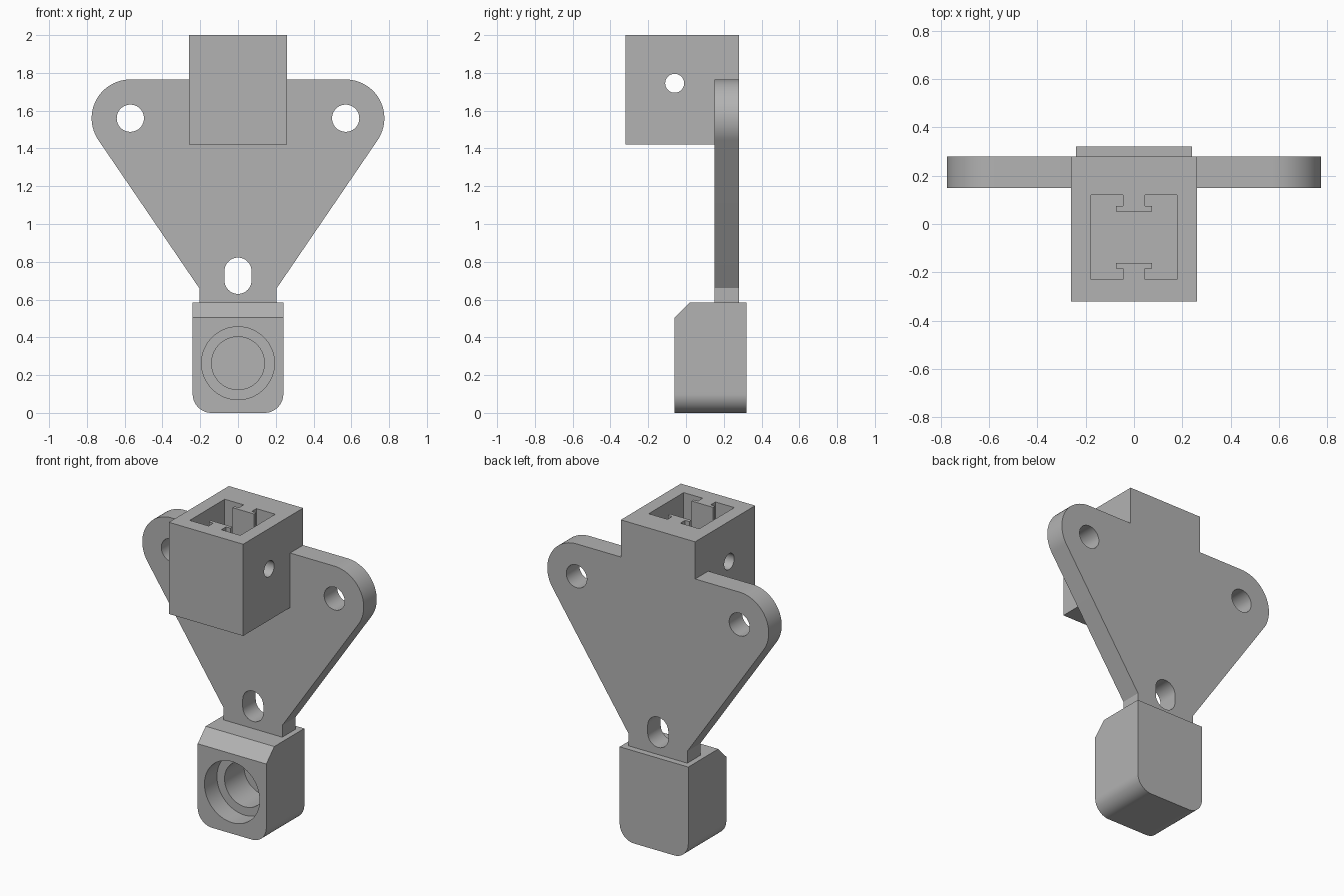
import bpy, bmesh, math
from mathutils import Vector

cube = bpy.data.objects.get("Cube")
if cube:
    bpy.data.objects.remove(cube, do_unlink=True)

grey = bpy.data.materials.new("plain grey")
grey.use_nodes = True
grey.diffuse_color = (0.45, 0.45, 0.45, 1)
grey.node_tree.nodes["Principled BSDF"].inputs["Base Color"].default_value = grey.diffuse_color

# How a 2D profile point and an extrusion distance map to space
PLACE = {"x": lambda u, v, d: (d, u, v),
         "y": lambda u, v, d: (u, d, v),
         "z": lambda u, v, d: (u, v, d)}


def prism(name, profile, axis, lo, hi):
    """Extrude a closed 2D profile along an axis."""
    bm = bmesh.new()
    verts = [bm.verts.new(PLACE[axis](u, v, lo)) for u, v in profile]
    face = bm.faces.new(verts)
    top = bmesh.ops.extrude_face_region(bm, geom=[face])["geom"]
    shift = Vector(PLACE[axis](0, 0, hi - lo))
    bmesh.ops.translate(bm, vec=shift, verts=[g for g in top if isinstance(g, bmesh.types.BMVert)])
    bmesh.ops.recalc_face_normals(bm, faces=bm.faces)
    mesh = bpy.data.meshes.new(name)
    bm.to_mesh(mesh)
    bm.free()
    mesh.materials.append(grey)
    obj = bpy.data.objects.new(name, mesh)
    bpy.context.collection.objects.link(obj)
    return obj


def arc(u, v, r, start, end, steps=24):
    angles = [math.radians(start + (end - start) * i / steps) for i in range(steps + 1)]
    return [(u + r * math.cos(a), v + r * math.sin(a)) for a in angles]


def circle(u, v, r):
    return arc(u, v, r, 0, 360, 64)[:-1]


def rect(u0, u1, v0, v1):
    return [(u0, v0), (u1, v0), (u1, v1), (u0, v1)]


def mirrored(half):
    """Close a profile by reflecting its right half."""
    return half + [(-u, v) for u, v in reversed(half)]


def combine(target, other, operation):
    mod = target.modifiers.new(operation.lower(), "BOOLEAN")
    mod.operation, mod.solver, mod.object = operation, "EXACT", other
    bpy.context.view_layer.objects.active = target
    bpy.ops.object.modifier_apply(modifier=mod.name)
    bpy.data.objects.remove(other, do_unlink=True)


# Triangular plate: neck, tangent side and rounded ear
ear_x, ear_z, ear_r = 0.57, 1.56, 0.205
neck = Vector((0.205, 0.66))
to_neck = neck - Vector((ear_x, ear_z))
tangent = math.degrees(math.atan2(to_neck.y, to_neck.x) + math.acos(ear_r / to_neck.length))
half = [(neck.x, 0.5), tuple(neck)] + arc(ear_x, ear_z, ear_r, tangent, 90)
bracket = prism("mounting_bracket", mirrored(half), "y", 0.15, 0.28)

# Square socket at the top
combine(bracket, prism("socket", rect(-0.26, 0.26, -0.32, 0.28), "z", 1.42, 2), "UNION")

# Foot block with round lower corners and a chamfered front top edge
foot_half = arc(0.14, 0.1, 0.1, -90, 0) + [(0.24, 0.585)]
foot = prism("foot_block", mirrored(foot_half), "y", -0.06, 0.32)
combine(foot, prism("chamfer", [(-0.08, 0.485), (0.04, 0.605), (-0.08, 0.605)], "x", -0.4, 0.4), "DIFFERENCE")
combine(bracket, foot, "UNION")

# Socket cavity, leaving a T-shaped rail on its front and back walls
mid, reach = -0.055, 0.175
quarter = [(0.075, 0.107), (0.075, 0.129), (0.045, 0.129), (0.045, reach), (0.177, reach)]
right = [(u, mid - v) for u, v in quarter] + [(u, mid + v) for u, v in reversed(quarter)]
combine(bracket, prism("cavity", mirrored(right), "z", 1.49, 2.1), "DIFFERENCE")

# Cross pin hole, ear holes, neck slot and stepped bore
slot = arc(0, 0.75, 0.072, 0, 180) + arc(0, 0.702, 0.072, 180, 360)
cuts = [("pin_hole", circle(-0.06, 1.745, 0.05), "x", -0.5, 0.5),
        ("slot", slot, "y", 0, 0.5),
        ("bore", circle(0, 0.263, 0.14), "y", -0.2, 0.26),
        ("counterbore", circle(0, 0.263, 0.193), "y", -0.2, 0.065)]
cuts += [("ear_hole", circle(s * ear_x, ear_z, 0.072), "y", 0, 0.5) for s in (-1, 1)]
for cut in cuts:
    combine(bracket, prism(*cut), "DIFFERENCE")

# Smooth the curved walls and keep the edges crisp
bpy.ops.object.select_all(action="DESELECT")
bracket.select_set(True)
bpy.context.view_layer.objects.active = bracket
bpy.ops.object.shade_smooth_by_angle(angle=math.radians(25))
